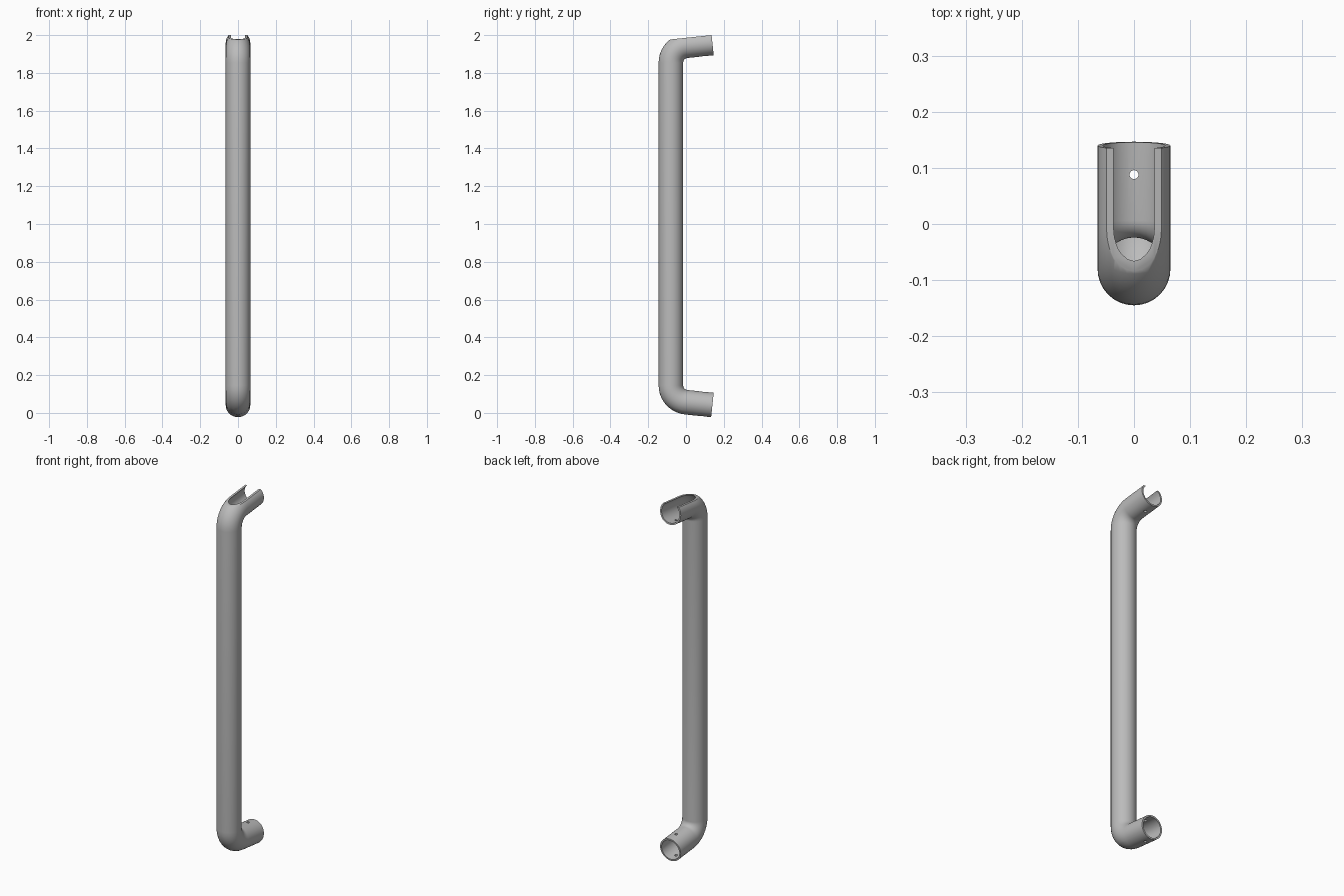
import bpy, bmesh
from math import sin, cos, pi, radians
from mathutils import Vector, Matrix

cube = bpy.data.objects.get("Cube")
if cube:
    bpy.data.objects.remove(cube, do_unlink=True)

R_OUT, R_IN = 0.065, 0.056      # tube radii
BEND, TILT = 0.09, radians(6)   # bend radius, rise of the arms
ARM, CUT = 0.14, 0.042          # arm length, height of the slot plane above the axis
CY, CZ = 0.01, 0.854            # bend centre, measured from mid height
SIDES, STEPS = 32, 10

steel = bpy.data.materials.new("brushed grey")
steel.use_nodes = True
grey = (0.5, 0.5, 0.5, 1)
steel.diffuse_color = grey
steel.node_tree.nodes["Principled BSDF"].inputs["Base Color"].default_value = grey


def add_object(name, bm):
    bmesh.ops.recalc_face_normals(bm, faces=bm.faces)
    mesh = bpy.data.meshes.new(name)
    bm.to_mesh(mesh)
    bm.free()
    mesh.materials.append(steel)
    obj = bpy.data.objects.new(name, mesh)
    bpy.context.collection.objects.link(obj)
    return obj


# Centre line of the upper half as (point, outward normal), then its mirror
upper = []
for i in range(STEPS + 1):
    a = (pi / 2 - TILT) * i / STEPS
    n = Vector((0, -cos(a), sin(a)))
    upper.append((Vector((0, CY, CZ)) + n * BEND, n))
along = Vector((0, cos(TILT), sin(TILT)))
arm_end = upper[-1][0] + along * ARM
upper.append((arm_end, upper[-1][1]))
flip = Vector((1, 1, -1))
path = [(p * flip, n * flip) for p, n in reversed(upper)] + upper

# Hollow tube swept along the centre line
bm = bmesh.new()
lift = Vector((0, 0, 1))


def sweep(radius):
    rings = []
    for p, n in path:
        ring = []
        for k in range(SIDES):
            a = 2 * pi * k / SIDES
            ring.append(bm.verts.new(p + lift + radius * (n * cos(a) + Vector((sin(a), 0, 0)))))
        rings.append(ring)
    for a, b in zip(rings, rings[1:]):
        join(a, b)
    return rings


def join(a, b):
    for k in range(SIDES):
        m = (k + 1) % SIDES
        bm.faces.new((a[k], a[m], b[m], b[k]))


outer, inner = sweep(R_OUT), sweep(R_IN)
for end in (0, -1):
    join(outer[end], inner[end])
handle = add_object("bent_tube_handle", bm)

# Cutters: a slanted block for each open slot, one rod for the screw holes
cutters = []
for side in (1, -1):
    bm = bmesh.new()
    bmesh.ops.create_cube(bm, size=1)
    normal = upper[-1][1]
    centre = arm_end + normal * (CUT + 0.1)
    place = Matrix.Translation(centre) @ Matrix.Rotation(TILT, 4, 'X') @ Matrix.Diagonal((0.3, 0.8, 0.2, 1))
    bm.transform(Matrix.Translation(lift) @ Matrix.Diagonal((1, 1, side, 1)) @ place)
    cutters.append(add_object("slot_cutter", bm))
bm = bmesh.new()
bmesh.ops.create_cone(bm, cap_ends=True, segments=16, radius1=0.008, radius2=0.008, depth=3,
                      matrix=Matrix.Translation((0, 0.088, 1)))
cutters.append(add_object("screw_hole_cutter", bm))

bpy.context.view_layer.objects.active = handle
for cutter in cutters:
    cutter.hide_render = True
    mod = handle.modifiers.new("cut", 'BOOLEAN')
    mod.operation, mod.solver, mod.object = 'DIFFERENCE', 'EXACT', cutter
    bpy.ops.object.modifier_apply(modifier=mod.name)
    bpy.data.objects.remove(cutter, do_unlink=True)

bpy.ops.object.select_all(action='DESELECT')
handle.select_set(True)
bpy.ops.object.shade_smooth_by_angle(angle=radians(35))
